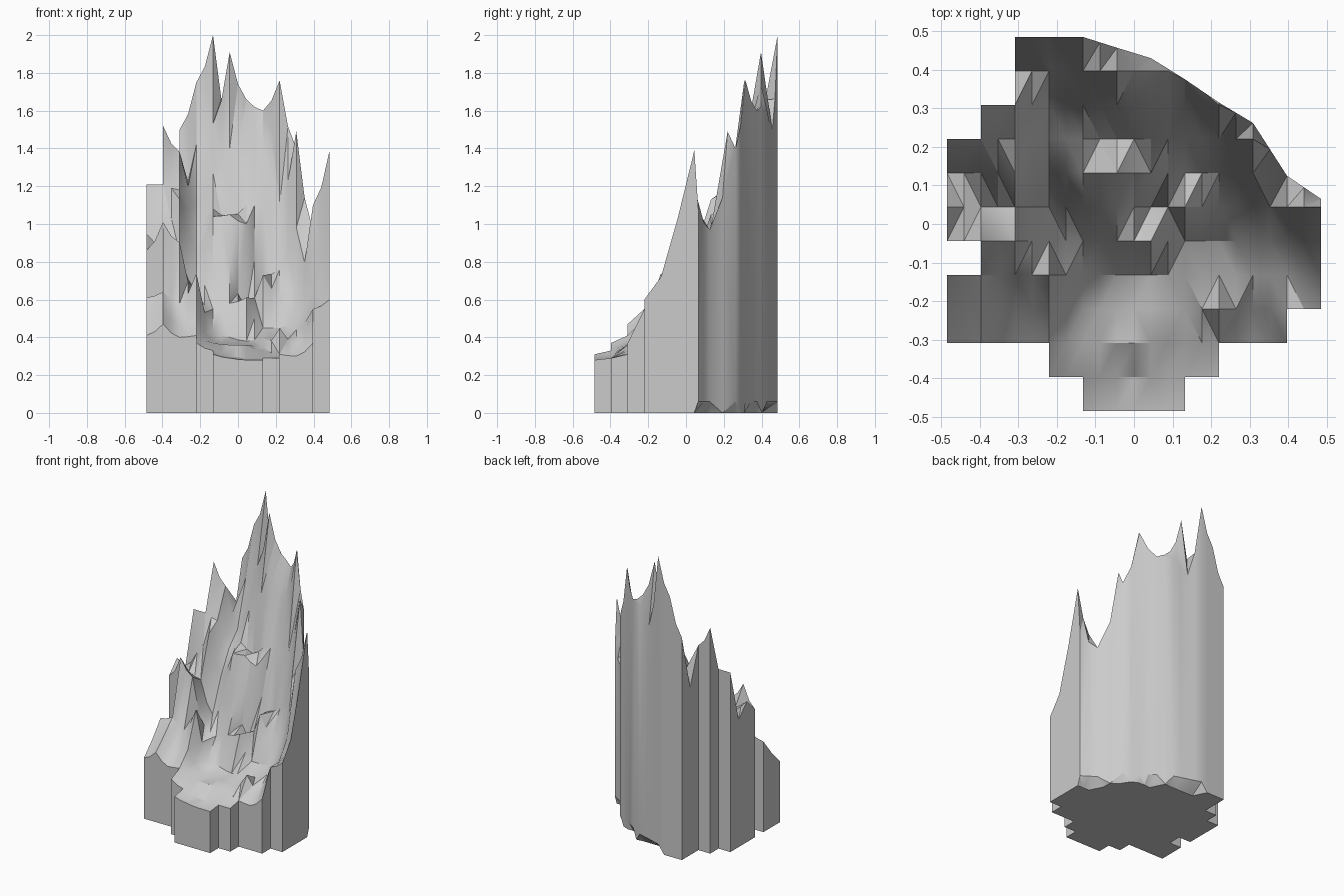
import bpy
import bmesh

cube = bpy.data.objects.get("Cube")
if cube:
    bpy.data.objects.remove(cube, do_unlink=True)

HALF = .485          # half width of the footprint
CELLS = 11           # footprint cells per side
STEP = 2 * HALF / CELLS
SPLIT = 2            # slices between neighbouring ribs
SAG = .35            # how concave the rock is between ribs
RIM = .06            # lift of the lower edge on the curved back

# Skyline ribs, one per column from -x to +x:
# first row, then the height at each row going back
RIBS = [
    (2, [.41, .5, .61, .86, .95, .86, 1.21]),
    (2, [.47, .55, .64, 1.01, .88, .98, 1.21, 1.52]),
    (2, [.4, .47, .58, .9, .85, 1.13, 1.18, 1.38, 1.13, 1.5]),
    (1, [.37, .41, .5, .74, .6, .64, .86, 1.02, 1.11, 1.42, 1.75]),
    (0, [.31, .33, .37, .38, .43, .55, .75, 1.04, 1.08, 1.27, 1.53, 2]),
    (0, [.29, .3, .36, .36, .4, .58, .8, 1.05, 1.03, 1.4, 1.91, 1.5]),
    (0, [.28, .29, .36, .36, .38, .61, .55, 1, 1.1, 1.42, 1.66, 1.6]),
    (0, [.28, .29, .33, .35, .4, .45, .73, .72, 1.1, 1.4, 1.6]),
    (1, [.29, .31, .45, .4, .45, .62, .76, 1.1, 1.76]),
    (2, [.3, .36, .44, .5, .65, .98, 1.49, 1.4]),
    (2, [.37, .55, .55, .68, 1.1, .97]),
    (3, [.6, .72, 1.03, 1.39, 1.08]),
]

# Depth of the curved back edge at each rib, starting part way along
CURVE_START = 4
BACK_EDGE = [HALF] * CURVE_START + [HALF, .457, .43, .375, .315, .262, .125, .065]

# First and last footprint cell of each column
FIRST = [2, 2, 2, 1, 0, 0, 0, 1, 2, 2, 3]
LAST = [7, 8] + [10] * 9
NOTCH = (0, 4)       # a cell missing from the side


def rib_height(i, row):
    first, heights = RIBS[i]
    return heights[min(max(row - first, 0), len(heights) - 1)]


def neighbours(u):
    i = min(int(u), CELLS - 1)
    return i, u - i


def rock_height(u, row):
    """Blend two ribs with a sag, so that peaks look sharp."""
    i, t = neighbours(u)
    a, b = rib_height(i, row), rib_height(i + 1, row)
    return a + (b - a) * t - SAG * abs(a - b) * t * (1 - t) * 2


def back_limit(u):
    i, t = neighbours(u)
    return BACK_EDGE[i] + (BACK_EDGE[i + 1] - BACK_EDGE[i]) * t


bm = bmesh.new()
points = {}
rim = set()


def place_of(co):
    return round(co[0], 3), round(co[1], 3)


def point(k, row):
    """Surface vertex, pulled in to the curved back where it lies outside."""
    u = k / SPLIT
    limit = back_limit(u)
    y = -HALF + row * STEP
    on_rim = u >= CURVE_START and y >= limit - .001
    co = (-HALF + u * STEP, min(y, limit), rock_height(u, row))
    key = place_of(co)
    if key not in points:
        points[key] = bm.verts.new(co)
    if on_rim:
        rim.add(key)
    return points[key]


# Jagged upper surface
for k in range(CELLS * SPLIT):
    column = k // SPLIT
    for row in range(FIRST[column], LAST[column] + 1):
        if (column, row) == NOTCH:
            continue
        corners = [point(k, row), point(k + 1, row),
                   point(k + 1, row + 1), point(k, row + 1)]
        corners = list(dict.fromkeys(corners))
        if len(corners) > 2:
            bm.faces.new(corners)

# Upright sides and flat underside with a lifted rim at the back
result = bmesh.ops.extrude_face_region(bm, geom=bm.faces[:], use_keep_orig=True)
for item in result["geom"]:
    if isinstance(item, bmesh.types.BMVert):
        item.co.z = RIM if place_of(item.co) in rim else 0

loose = [v for v in bm.verts if not v.link_faces]
bmesh.ops.delete(bm, geom=loose, context="VERTS")
bmesh.ops.triangulate(bm, faces=[f for f in bm.faces if len(f.verts) > 3])
bmesh.ops.recalc_face_normals(bm, faces=bm.faces)

mesh = bpy.data.meshes.new("rock_spire")
bm.to_mesh(mesh)
bm.free()
rock = bpy.data.objects.new("rock_spire", mesh)
bpy.context.collection.objects.link(rock)

# Plain stone grey
stone = bpy.data.materials.new("stone_grey")
stone.use_nodes = True
grey = (.6, .6, .6, 1)
stone.diffuse_color = grey
for node in stone.node_tree.nodes:
    if node.type == "BSDF_PRINCIPLED":
        node.inputs["Base Color"].default_value = grey
mesh.materials.append(stone)

# Soft shading on gentle bends, crisp ridges
bpy.ops.object.select_all(action="DESELECT")
rock.select_set(True)
bpy.context.view_layer.objects.active = rock
bpy.ops.object.shade_smooth_by_angle()
